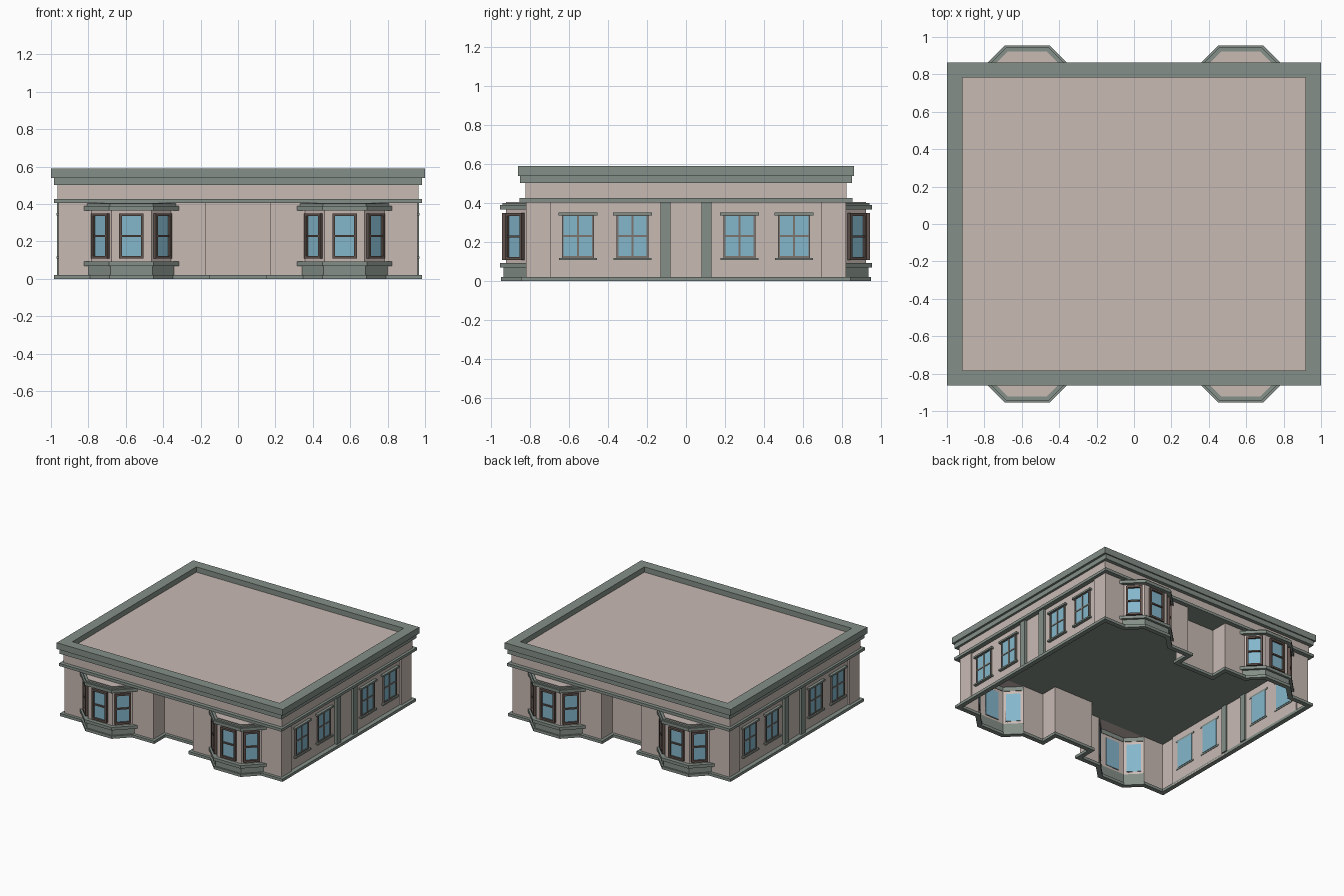
import bpy, bmesh
from math import sin, cos, pi, sqrt
from mathutils import Matrix, Vector

if "Cube" in bpy.data.objects:
    bpy.data.objects.remove(bpy.data.objects["Cube"])


def material(name, rgb):
    m = bpy.data.materials.new(name)
    m.diffuse_color = (*rgb, 1)
    m.use_nodes = True
    m.node_tree.nodes["Principled BSDF"].inputs["Base Color"].default_value = m.diffuse_color
    return m


PINK = material("plaster", (0.58, 0.49, 0.455))
GREEN = material("green_trim", (0.23, 0.275, 0.245))
GLASS = material("glass", (0.23, 0.47, 0.60))
BROWN = material("brown_frame", (0.12, 0.088, 0.075))
GREY = material("grey_frame", (0.20, 0.18, 0.16))

BAY_X, HALF, FRONT = 0.57, 0.212, 0.107      # bay centre, half width at wall and front
WALL_Y, BAY_Y = 0.82, 0.925
K = sqrt(2) - 1


def finish(name, bm, mat):
    bmesh.ops.recalc_face_normals(bm, faces=bm.faces)
    me = bpy.data.meshes.new(name)
    bm.to_mesh(me)
    bm.free()
    me.materials.append(mat)
    ob = bpy.data.objects.new(name, me)
    bpy.context.collection.objects.link(ob)
    return ob


def boxes(name, items, mat):
    """items: (centre, size, rotation about z)"""
    bm = bmesh.new()
    for c, s, a in items:
        bmesh.ops.create_cube(bm, size=1, matrix=Matrix.Translation(c)
                              @ Matrix.Rotation(a, 4, 'Z') @ Matrix.Diagonal((*s, 1)))
    return finish(name, bm, mat)


def slab(name, x, y, z0, z1, mat):
    return boxes(name, [((0, 0, (z0 + z1) / 2), (2 * x, 2 * y, z1 - z0), 0)], mat)


def ring(bm, inner, outer, z0, z1, closed=True):
    rows = [[bm.verts.new((*p, z)) for p in pts]
            for pts, z in ((inner, z0), (outer, z0), (outer, z1), (inner, z1))]
    n = len(inner)
    for i in range(n if closed else n - 1):
        j = (i + 1) % n
        for a in range(4):
            b = (a + 1) % 4
            bm.faces.new((rows[a][i], rows[a][j], rows[b][j], rows[b][i]))


def plan(d, step=0.0):
    """Footprint grown by d: corner piers, bays and entrance recesses."""
    q = [(0.96 + d - step, 0)]
    if step:
        q += [(0.96 + d - step, 0.695), (0.96 + d, 0.695)]
    y = WALL_Y + d
    q += [(0.96 + d, y), (BAY_X + HALF + K * d, y),
          (BAY_X + FRONT + K * d, BAY_Y + d), (BAY_X - FRONT - K * d, BAY_Y + d),
          (BAY_X - HALF - K * d, y), (0.175 - d, y), (0.175 - d, 0.68 + d), (0, 0.68 + d)]
    left = [(-x, y) for x, y in q]
    return (q + left[::-1][1:] + [(-x, -y) for x, y in q][1:]
            + [(x, -y) for x, y in q][::-1][1:-1])


def bay(d, sx, sy):
    pts = [(-HALF - sqrt(2) * d, WALL_Y), (-FRONT - K * d, BAY_Y + d),
           (FRONT + K * d, BAY_Y + d), (HALF + sqrt(2) * d, WALL_Y)]
    return [(sx * BAY_X + x, sy * y) for x, y in pts]


# ground-floor walls: open shell
bm = bmesh.new()
pts = plan(0, 0.012)
lo = [bm.verts.new((*p, 0)) for p in pts]
hi = [bm.verts.new((*p, 0.406)) for p in pts]
for i in range(len(pts)):
    j = (i + 1) % len(pts)
    bm.faces.new((lo[i], lo[j], hi[j], hi[i]))
finish("ground_floor_walls", bm, PINK)

# plinth following the footprint
bm = bmesh.new()
ring(bm, plan(-0.012), plan(0.024), 0, 0.022)
finish("plinth", bm, GREEN)

# belt course, frieze, cornice and parapet
slab("belt_course", 0.985, 0.855, 0.405, 0.427, GREEN)
slab("frieze_wall", 0.965, 0.825, 0.427, 0.503, PINK)
slab("lower_cornice", 0.983, 0.853, 0.503, 0.54, GREEN)
slab("roof", 0.93, 0.795, 0.53, 0.548, PINK)
bm = bmesh.new()
corner = [(1, 1), (-1, 1), (-1, -1), (1, -1)]
ring(bm, [(x * 0.917, y * 0.783) for x, y in corner],
     [(x, y * 0.863) for x, y in corner], 0.54, 0.59)
finish("parapet", bm, GREEN)

# bay aprons, sills, heads and roofs
bands = {"bay_apron": (0.012, 0.02, 0.07), "bay_sill": (0.03, 0.07, 0.094),
         "bay_head": (0.03, 0.367, 0.391), "bay_head_cap": (0.018, 0.391, 0.402)}
for name, (d, z0, z1) in bands.items():
    bm = bmesh.new()
    for sx, sy in corner:
        ring(bm, bay(-0.004, sx, sy), bay(d, sx, sy), z0, z1, closed=False)
    finish(name, bm, GREEN)
bm = bmesh.new()
for sx, sy in corner:
    bm.faces.new([bm.verts.new((*p, 0.4)) for p in bay(0.005, sx, sy)])
finish("bay_roofs", bm, PINK)

# windows
parts = {k: [] for k in ("glass", "bay_frame", "side_frame", "side_trim")}


def window(x, y, phi, w, side):
    t, n = Vector((-sin(phi), cos(phi), 0)), Vector((cos(phi), sin(phi), 0))

    def add(part, u, z, su, sz, out, back=0.004):
        c = Vector((x, y, z)) + t * u + n * (out - back) / 2
        parts[part].append((c, (su, out + back, sz), phi - pi / 2))

    z0, z1 = (0.118, 0.345) if side else (0.108, 0.35)
    b = 0.010 if side else 0.015
    mid, h = (z0 + z1) / 2, z1 - z0
    frame, out = ("side_frame", 0.012) if side else ("bay_frame", 0.02)
    add("glass", 0, mid, w - b, h - b, 0.005)
    for s in (-1, 1):
        add(frame, s * (w - b) / 2, mid, b, h, out, 0)
        add(frame, 0, mid + s * (h - b) / 2, w - 2 * b, b, out, 0)
    add(frame, 0, mid, w - 2 * b, 0.011, out * 0.75, 0)
    if side:
        add(frame, 0, mid, 0.011, h - 2 * b, out * 0.8, 0)
        add("side_trim", 0, 0.345, w + 0.035, 0.014, 0.022)
        add("side_trim", 0, 0.114, w + 0.03, 0.012, 0.022)


for sx, sy in corner:
    front = sy * pi / 2
    mx, my = (HALF + FRONT) / 2, (WALL_Y + BAY_Y) / 2
    window(sx * BAY_X, sy * BAY_Y, front, 0.132, False)
    for s in (-1, 1):
        window(sx * BAY_X + s * mx, sy * my, front - s * sy * pi / 4, 0.12, False)
    for y in (0.275, 0.555):
        window(sx * 0.948, sy * y, 0 if sx > 0 else pi, 0.165, True)

boxes("window_glass", parts["glass"], GLASS)
boxes("bay_window_frames", parts["bay_frame"], BROWN)
boxes("side_window_frames", parts["side_frame"], GREY)
boxes("side_window_heads_and_sills", parts["side_trim"], GREEN)

# pilasters in the middle of each side wall
boxes("side_pilasters", [((sx * 0.953, sy * 0.105, 0.213), (0.03, 0.052, 0.386), 0)
                         for sx, sy in corner], GREEN)
